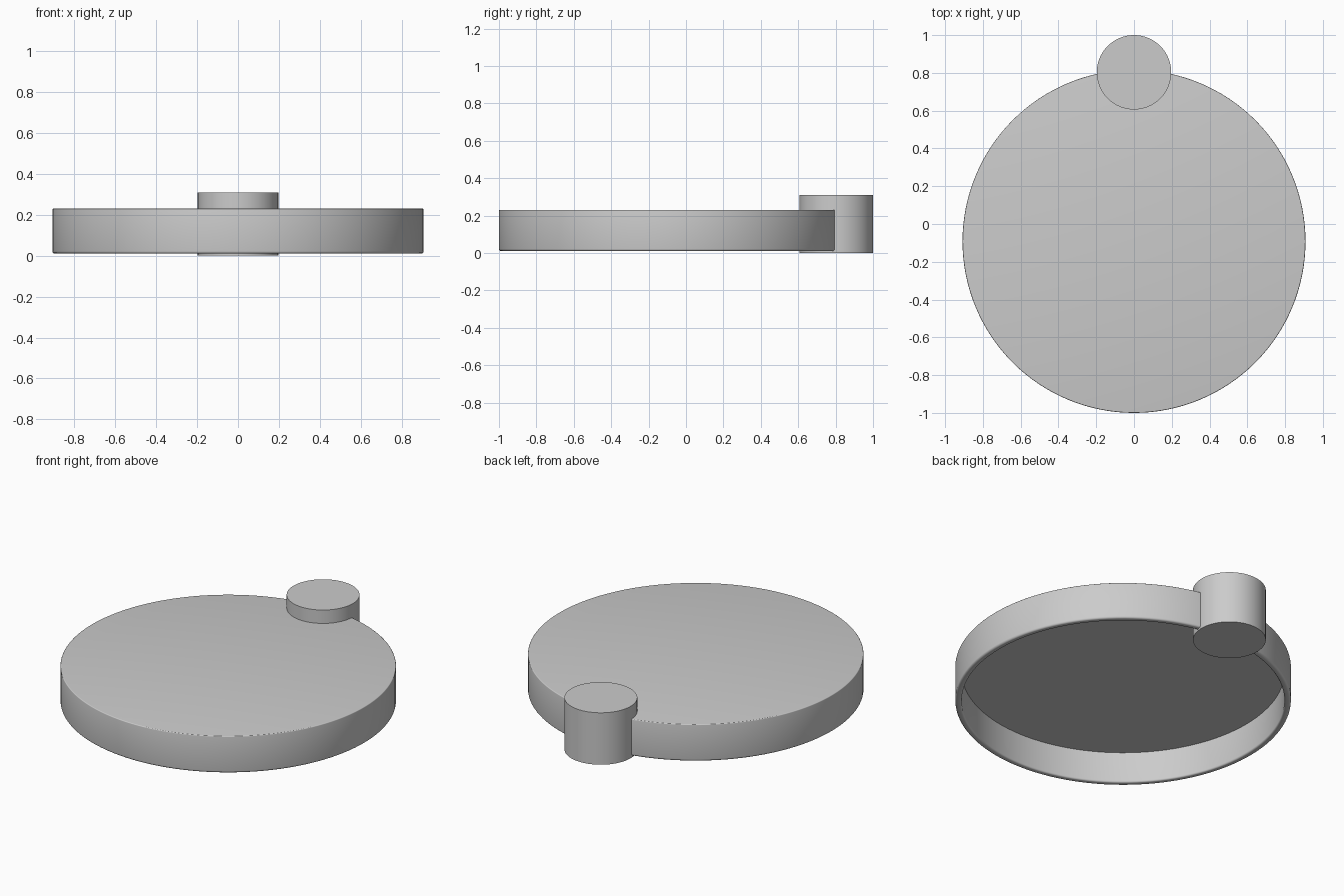
import bpy, math

if "Cube" in bpy.data.objects:
    bpy.data.objects.remove(bpy.data.objects["Cube"])


def lathe(name, profile, centre, sides=128):
    """Revolve an (r, z) profile; end points with r = 0 become poles."""
    verts, rings, faces = [], [], []
    for r, z in profile:
        n = 1 if r == 0 else sides
        rings.append([len(verts) + i for i in range(n)])
        for i in range(n):
            a = 2 * math.pi * i / sides
            verts.append((r * math.cos(a), r * math.sin(a), z))
    for lo, hi in zip(rings, rings[1:]):
        for i in range(sides):
            j = (i + 1) % sides
            quad = [lo[i % len(lo)], lo[j % len(lo)], hi[j % len(hi)], hi[i % len(hi)]]
            faces.append(list(dict.fromkeys(quad)))
    mesh = bpy.data.meshes.new(name)
    mesh.from_pydata(verts, [], faces)
    obj = bpy.data.objects.new(name, mesh)
    obj.location = (*centre, 0)
    bpy.context.collection.objects.link(obj)
    bpy.context.view_layer.objects.active = obj
    obj.select_set(True)
    bpy.ops.object.shade_smooth_by_angle(angle=math.radians(35))
    obj.select_set(False)
    return obj


def fillet(r, z, rad, start, steps=4):
    """Quarter-circle points around (r, z), counter-clockwise from start degrees."""
    return [(r + rad * math.cos(math.radians(start + 90 * k / steps)),
             z + rad * math.sin(math.radians(start + 90 * k / steps)))
            for k in range(steps + 1)]


# Shallow hollow lid, open underneath, with rounded rim and top edge
R, RIN, BASE, TOP, CEIL = 0.908, 0.873, 0.01, 0.23, 0.195
lid_profile = ([(0, CEIL), (RIN, CEIL)]
               + fillet(RIN + 0.01, BASE + 0.01, 0.01, 180)
               + fillet(R - 0.012, BASE + 0.012, 0.012, 270)
               + fillet(R - 0.005, TOP - 0.005, 0.005, 0)
               + [(0, TOP)])
lathe("round_lid", lid_profile, (0, -0.092))

# Solid round peg through the back edge of the lid
PR = 0.197
lathe("edge_peg", [(0, 0), (PR, 0), (PR, 0.31), (0, 0.31)], (0, 0.803), 96)
